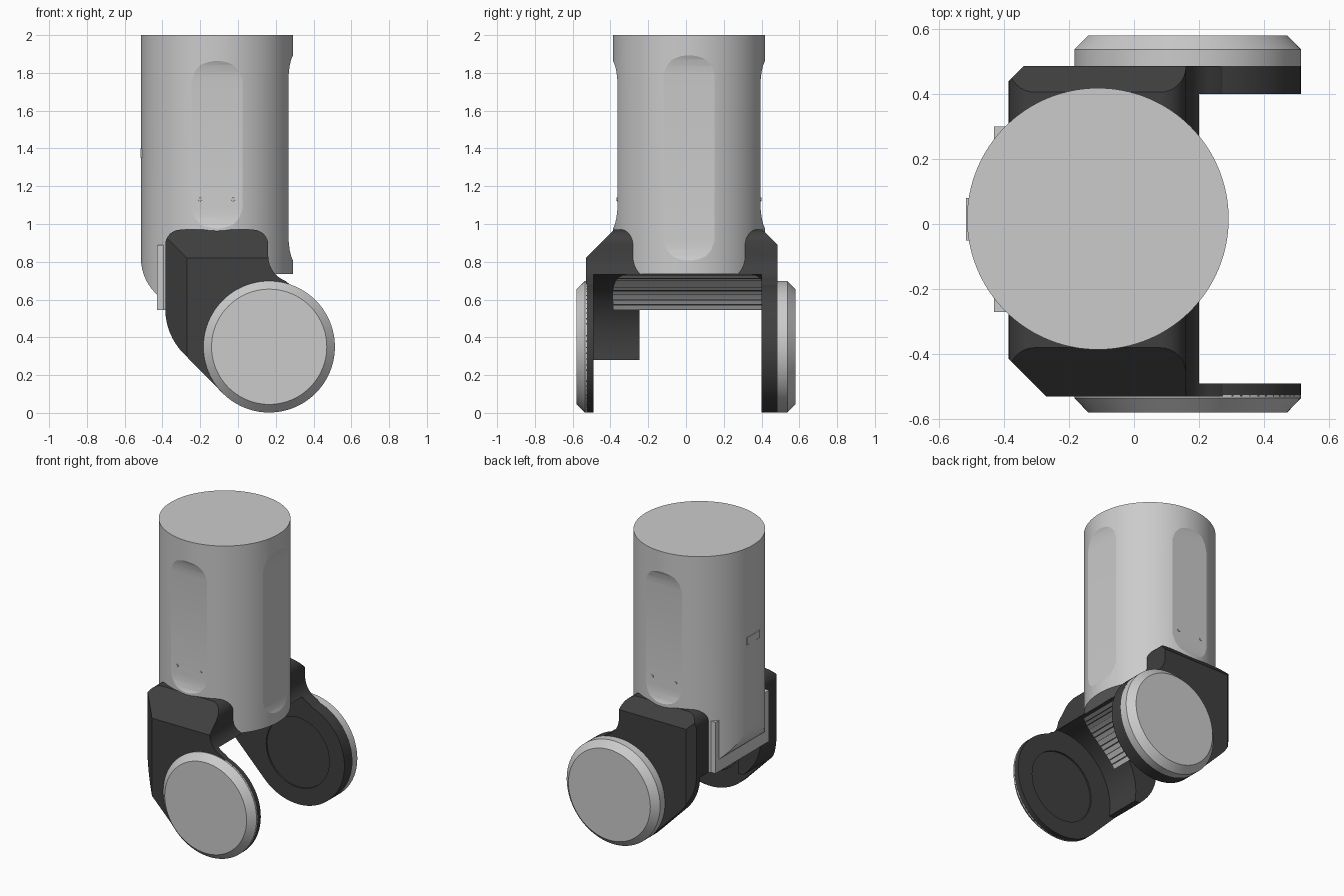
import bpy, bmesh, math
from mathutils import Vector

if "Cube" in bpy.data.objects:
    bpy.data.objects.remove(bpy.data.objects["Cube"])

HX, HZ = 0.165, 0.35            # hinge axis (runs along y)
CX, CY, R = -0.111, 0.016, 0.402  # tube axis and radius
MY = -0.0225                    # middle of the bracket

dark = bpy.data.materials.new("dark_plastic")
dark.diffuse_color = (0.05, 0.05, 0.05, 1)
dark.use_nodes = True
dark.node_tree.nodes["Principled BSDF"].inputs["Base Color"].default_value = dark.diffuse_color


def arc(cx, cz, r, a0, a1, n):
    return [(cx + r * math.cos(math.radians(a0 + (a1 - a0) * i / n)),
             cz + r * math.sin(math.radians(a0 + (a1 - a0) * i / n))) for i in range(n + 1)]


def prism(name, pts, y0, y1):
    """Solid from an x-z outline, extruded along y."""
    bm = bmesh.new()
    face = bm.faces.new([bm.verts.new((x, y0, z)) for x, z in pts])
    ext = bmesh.ops.extrude_face_region(bm, geom=[face])
    verts = [v for v in ext["geom"] if isinstance(v, bmesh.types.BMVert)]
    bmesh.ops.translate(bm, verts=verts, vec=(0, y1 - y0, 0))
    bmesh.ops.recalc_face_normals(bm, faces=bm.faces[:])
    me = bpy.data.meshes.new(name)
    bm.to_mesh(me)
    bm.free()
    ob = bpy.data.objects.new(name, me)
    bpy.context.collection.objects.link(ob)
    return ob


def box(name, lo, hi):
    return prism(name, [(lo[0], lo[2]), (hi[0], lo[2]), (hi[0], hi[2]), (lo[0], hi[2])], lo[1], hi[1])


def cyl_y(name, x, z, r1, r2, y0, y1, n=64):
    """Cylinder or cone along y, radius r1 at y0 and r2 at y1."""
    bpy.ops.mesh.primitive_cone_add(vertices=n, radius1=r1, radius2=r2, depth=abs(y1 - y0),
                                    location=(x, (y0 + y1) / 2, z),
                                    rotation=(-math.pi / 2 if y1 > y0 else math.pi / 2, 0, 0))
    bpy.context.object.name = name
    return bpy.context.object


def boolean(ob, cutter, op="DIFFERENCE"):
    cutter.hide_render = True
    m = ob.modifiers.new("cut", "BOOLEAN")
    m.operation, m.object, m.solver = op, cutter, "EXACT"
    bpy.context.view_layer.objects.active = ob
    bpy.ops.object.modifier_apply(modifier=m.name)
    bpy.data.objects.remove(cutter)


def smooth(ob, angle=16):
    bpy.ops.object.select_all(action="DESELECT")
    ob.select_set(True)
    bpy.context.view_layer.objects.active = ob
    bpy.ops.object.shade_smooth_by_angle(angle=math.radians(angle))


# Main tube, trimmed by its side outline (rounded heel, hinge clearance)
bpy.ops.mesh.primitive_cylinder_add(vertices=128, radius=R, depth=1.6, location=(CX, CY, 1.2))
tube = bpy.context.object
tube.name = "main_tube"
side = ([(-0.53, 2.1), (-0.53, 0.82)] + arc(-0.25, 0.82, 0.264, 180, 230, 8)
        + [(-0.395, 0.545)] + arc(HX, HZ, 0.385, 149.6, 90, 12) + [(0.4, 0.735), (0.4, 2.1)])
boolean(tube, prism("trim", side, -0.6, 0.6), "INTERSECT")

# Flat recesses on front, back and right
for angle, z0, z1 in ((0, 0.80, 1.90), (90, 0.97, 1.87), (-90, 0.97, 1.87)):
    ramp = [(0.405, 0), (0.392, 0.03), (0.384, 0.065), (0.379, 0.11)]
    pts = ([(0.6, z0)] + [(u, z0 + d) for u, d in ramp]
           + [(u, z1 - d) for u, d in reversed(ramp)] + [(0.6, z1)])
    cutter = prism("recess", pts, -0.25, 0.25)
    cutter.location = (CX, CY, 0)
    cutter.rotation_euler.z = math.radians(angle)
    bpy.context.view_layer.update()
    boolean(tube, cutter)
smooth(tube)

# Small screws in the front and back recesses
for s in (-1, 1):
    for x in (-0.2, -0.025):
        y = CY + s * 0.379
        cyl_y("screw", x, 1.13, 0.012, 0.009, y - s * 0.01, y + s * 0.004, 16)

# Side button and heel strip
box("side_button", (-0.516, -0.05, 1.35), (-0.49, 0.08, 1.4))
box("heel_strip", (-0.43, -0.27, 0.545), (-0.37, 0.30, 0.89))

# Forked bracket: one outline, chamfered, then hollowed between the arms
outline = (arc(-0.305, 0.89, 0.08, 180, 90, 8) + arc(0.08, 0.89, 0.08, 90, 0, 8)
           + arc(0.30, 0.83, 0.14, 180, 250, 7) + arc(HX, HZ, 0.348, 72, -135, 40)
           + arc(-0.05, 0.55, 0.335, 225, 180, 8))
bracket = prism("forked_bracket", outline, -0.53, 0.485)
for s, y_top, y_left in ((-1, -0.38, -0.415), (1, 0.405, 0.44)):
    for p, n, rot in (((0, y_top, 0.97), (0, s, 1), (math.pi / 4, 0, 0)),
                      ((-0.385, y_left, 0.5), (-1, s, 0), (0, 0, math.pi / 4))):
        bpy.ops.mesh.primitive_cube_add(size=2, location=Vector(p) + Vector(n).normalized(), rotation=rot)
        boolean(bracket, bpy.context.object)
boolean(bracket, cyl_y("clearance", HX, HZ, 0.385, 0.385, -0.49, 0.40, 96))
boolean(bracket, box("gap", (-1, -0.245, -0.1), (HX, 0.40, 0.545)))
boolean(bracket, box("gap_low", (-1, -0.49, -0.1), (HX, -0.24, 0.28)))

# Shallow round recess inside each arm
for y in (-0.49, 0.40):
    boolean(bracket, cyl_y("inner_recess", HX, HZ, 0.235, 0.235, y - 0.01, y + 0.01))
bracket.data.materials.clear()
bracket.data.materials.append(dark)
smooth(bracket)

# Hinge caps: short rim plus chamfered face
def hinge_cap(name, y_in, y_rim, y_out):
    rings = [(0.348, y_in), (0.348, y_rim), (0.305, y_out)]
    bm = bmesh.new()
    n = 96
    loops = [[bm.verts.new((HX + r * math.cos(2 * math.pi * i / n), y,
                            HZ + r * math.sin(2 * math.pi * i / n))) for i in range(n)]
             for r, y in rings]
    for a, b in zip(loops, loops[1:]):
        for i in range(n):
            bm.faces.new((a[i], a[(i + 1) % n], b[(i + 1) % n], b[i]))
    bm.faces.new(loops[0])
    bm.faces.new(loops[-1])
    bmesh.ops.recalc_face_normals(bm, faces=bm.faces[:])
    me = bpy.data.meshes.new(name)
    bm.to_mesh(me)
    bm.free()
    ob = bpy.data.objects.new(name, me)
    bpy.context.collection.objects.link(ob)
    smooth(ob)


hinge_cap("back_hinge_cap", 0.485, 0.537, 0.58)
hinge_cap("front_hinge_cap", -0.525, -0.535, -0.58)
